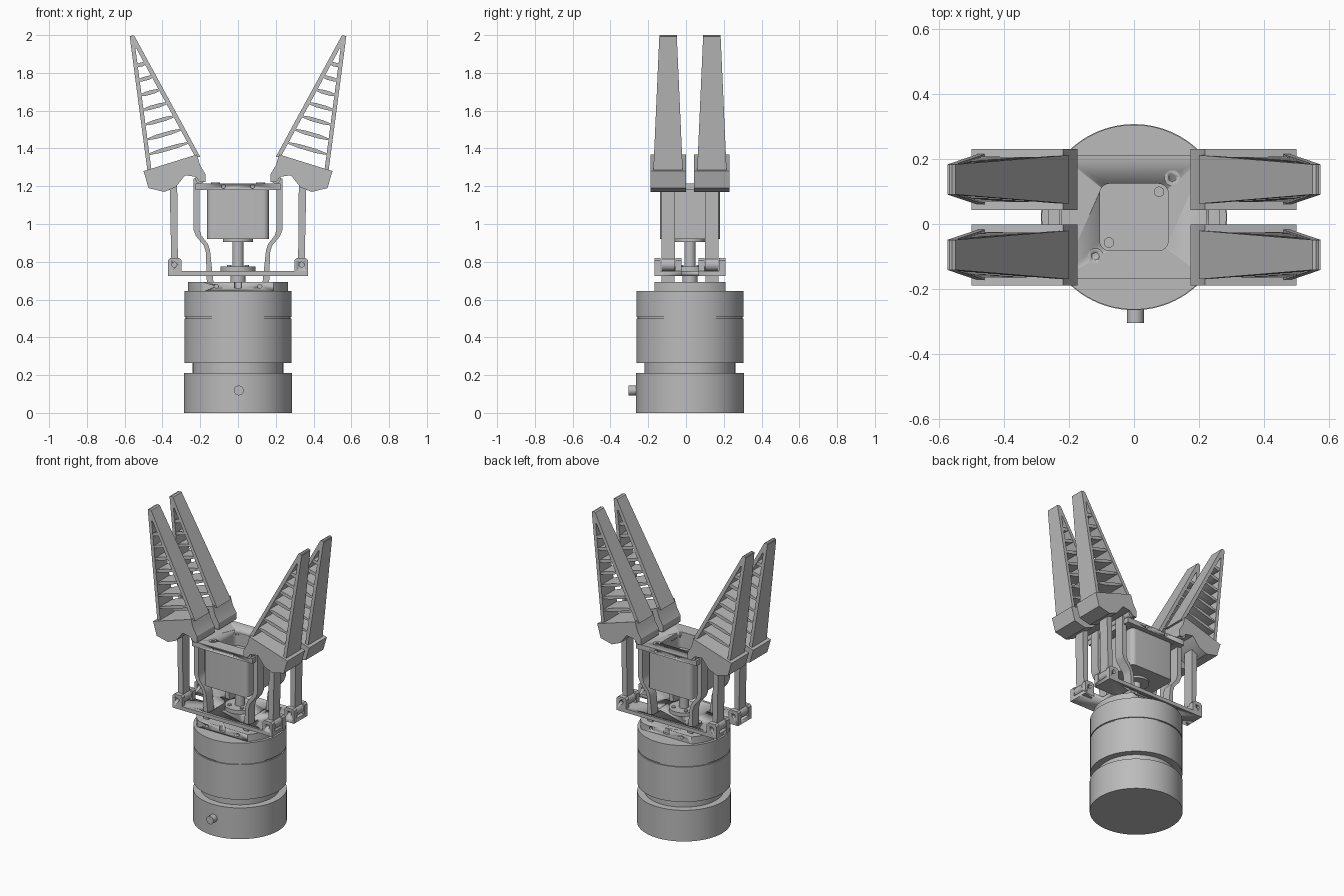
import bpy, bmesh, math
from mathutils import Vector

old = bpy.data.objects.get("Cube")
if old:
    bpy.data.objects.remove(old, do_unlink=True)

CY = 0.021            # depth centre of the whole mechanism
FINGER = 0.116        # finger offset from that centre

metal = bpy.data.materials.new("plain grey")
metal.use_nodes = True
metal.diffuse_color = (0.5, 0.5, 0.5, 1)
metal.node_tree.nodes["Principled BSDF"].inputs["Base Color"].default_value = (0.5, 0.5, 0.5, 1)


def finish(name, bm):
    bmesh.ops.recalc_face_normals(bm, faces=bm.faces)
    me = bpy.data.meshes.new(name)
    bm.to_mesh(me)
    bm.free()
    ob = bpy.data.objects.new(name, me)
    bpy.context.collection.objects.link(ob)
    me.materials.append(metal)
    bpy.ops.object.select_all(action='DESELECT')
    ob.select_set(True)
    bpy.context.view_layer.objects.active = ob
    bpy.ops.object.shade_smooth_by_angle(angle=math.radians(30))
    return ob


def box(name, lo, hi, rounding=0):
    """Box between two corners, with optional rounded upright edges."""
    bm = bmesh.new()
    bmesh.ops.create_cube(bm, size=1)
    lo, hi = Vector(lo), Vector(hi)
    for v in bm.verts:
        v.co = (lo + hi) / 2 + v.co * (hi - lo)
    if rounding:
        upright = [e for e in bm.edges if abs(e.verts[0].co.z - e.verts[1].co.z) > 1e-5]
        bmesh.ops.bevel(bm, geom=upright, offset=rounding, segments=6, profile=0.5, affect='EDGES')
    return finish(name, bm)


def rod(name, r, a, b, n=32):
    """Cylinder from point a to point b."""
    a, b = Vector(a), Vector(b)
    bm = bmesh.new()
    bmesh.ops.create_cone(bm, cap_ends=True, segments=n, radius1=r, radius2=r, depth=(b - a).length)
    bm.transform((b - a).to_track_quat('Z', 'Y').to_matrix().to_4x4())
    bmesh.ops.translate(bm, verts=bm.verts, vec=(a + b) / 2)
    return finish(name, bm)


def prism(name, pts, side, yc, half):
    """Front profile pushed through the depth; half(z) is the half width."""
    bm = bmesh.new()
    rings = [[bm.verts.new((side * x, yc + s * half(z), z)) for x, z in pts] for s in (-1, 1)]
    for ring in rings:
        bm.faces.new(ring)
    n = len(pts)
    for i in range(n):
        j = (i + 1) % n
        bm.faces.new((rings[0][i], rings[0][j], rings[1][j], rings[1][i]))
    return finish(name, bm)


def cut(ob, cutters):
    for c in cutters:
        c.hide_render = True
        mod = ob.modifiers.new("cut", 'BOOLEAN')
        mod.operation, mod.solver, mod.object = 'DIFFERENCE', 'EXACT', c
        bpy.context.view_layer.objects.active = ob
        bpy.ops.object.modifier_apply(modifier=mod.name)
        bpy.data.objects.remove(c, do_unlink=True)


def upright_rod(name, r, z0, z1, x=0, y=CY, n=96):
    return rod(name, r, (x, y, z0), (x, y, z1), n)


# Round housing
upright_rod("base_drum", 0.286, 0, 0.21)
upright_rod("drum_neck", 0.24, 0.20, 0.27)
upright_rod("middle_drum", 0.284, 0.265, 0.5)
upright_rod("drum_groove", 0.277, 0.49, 0.52)
upright_rod("upper_drum", 0.284, 0.508, 0.645)
rod("cable_port", 0.026, (0.004, -0.305, 0.119), (0.004, -0.2, 0.119))

# Flange with flat front and back, and screw holes
flange = upright_rod("mounting_flange", 0.265, 0.64, 0.693)
cut(flange, [box("cutter", (-1, CY + s * 0.338 - 0.15, 0.6), (1, CY + s * 0.338 + 0.15, 0.8)) for s in (-1, 1)])
cut(flange, [rod("cutter", 0.011, (x, CY + s * 0.17, 0.67), (x, CY + s * 0.3, 0.67), 16)
             for x in (-0.115, 0.115) for s in (-1, 1)])
cut(flange, [upright_rod("cutter", 0.02, 0.66, 0.8, 0, CY + s * 0.19, 24) for s in (-1, 1)])

# Sliding plate, notched at the ends and slotted for the inner links
plate = box("sliding_plate", (-0.371, CY - 0.187, 0.725), (0.371, CY + 0.187, 0.75))
for side in (-1, 1):
    ends = sorted((side * 0.23, side * 0.5))
    cut(plate, [box("cutter", (ends[0], CY - 0.045, 0.7), (ends[1], CY + 0.045, 0.8))])
    cut(plate, [box("cutter", (side * 0.152 - 0.035, CY + s * FINGER - 0.05, 0.7),
                    (side * 0.152 + 0.035, CY + s * FINGER + 0.05, 0.8), 0.02) for s in (-1, 1)])

# Drive shaft
upright_rod("shaft_stub", 0.04, 0.68, 0.73)
upright_rod("shaft_flange", 0.092, 0.745, 0.775)
upright_rod("drive_shaft", 0.03, 0.77, 0.915)
upright_rod("shaft_collar", 0.08, 0.905, 0.925)
for a in range(4):
    t = math.radians(45 + 90 * a)
    upright_rod("flange_screw", 0.012, 0.77, 0.782, 0.065 * math.cos(t), CY + 0.065 * math.sin(t), 16)

# Motor box and top plate share one recess
motor = box("motor_box", (-0.163, CY - 0.158, 0.92), (0.163, CY + 0.158, 1.19), 0.03)
top = box("top_plate", (-0.225, CY - 0.19, 1.18), (0.225, CY + 0.19, 1.215))
for part in (motor, top):
    cut(part, [box("cutter", (-0.105, CY - 0.103, 1.11), (0.105, CY + 0.103, 1.3), 0.03)])
cut(top, [rod("cutter", 0.01, (x, CY + s * 0.17, 1.198), (x, CY + s * 0.3, 1.198), 16)
          for x in (-0.077, 0.077) for s in (-1, 1)])
for s in (-1, 1):
    screw = upright_rod("plate_screw", 0.024, 1.21, 1.219, s * 0.118, CY + s * 0.12, 24)
    cut(screw, [upright_rod("cutter", 0.012, 1.213, 1.3, s * 0.118, CY + s * 0.12, 6)])
    upright_rod("recess_screw", 0.016, 1.1, 1.118, s * 0.077, CY + s * 0.078, 24)

# Profiles of the right-hand finger, as x and z
knuckle = [(0.5, 1.28), (0.474, 1.19), (0.39, 1.17), (0.33, 1.195), (0.28, 1.258), (0.225, 1.25),
           (0.2, 1.222), (0.173, 1.222), (0.173, 1.265), (0.2, 1.31), (0.218, 1.368)]
inner_link = [(0.236, 1.24), (0.205, 1.24), (0.205, 0.975), (0.195, 0.94), (0.16, 0.895), (0.148, 0.86),
              (0.13, 0.69), (0.165, 0.69), (0.17, 0.85), (0.18, 0.885), (0.222, 0.935), (0.236, 0.97)]
inner_foot, inner_tip = Vector((0.2, 1.355)), Vector((0.548, 1.995))
outer_foot, outer_tip = Vector((0.478, 1.27)), Vector((0.573, 1.99))


def taper(z):
    return 0.078 - 0.032 * (z - 1.28) / 0.72


def wall(name, foot, tip, inward, side, yc):
    shift = Vector((inward, 0))
    prism(name, [foot, tip, tip + shift, foot + shift], side, yc, taper)


for side in (-1, 1):
    for s in (-1, 1):
        yc = CY + s * FINGER
        # Finger: two walls, solid tip and lens-shaped ribs
        wall("finger_inner_wall", inner_foot, inner_tip, 0.026, side, yc)
        wall("finger_outer_wall", outer_foot, outer_tip, -0.022, side, yc)
        prism("finger_tip", [inner_tip, (0.56, 2.0), outer_tip, outer_foot.lerp(outer_tip, 0.9),
                             inner_foot.lerp(inner_tip, 0.91)], side, yc, taper)
        for k in range(7):
            f = 0.135 + 0.109 * k
            a = inner_foot.lerp(inner_tip, f - 0.015) + Vector((0.015, 0))
            b = outer_foot.lerp(outer_tip, f) - Vector((0.012, 0))
            up = Vector((0, 0.004))
            fat = Vector((0, 0.011))
            p, q = a.lerp(b, 0.3), a.lerp(b, 0.7)
            prism("finger_rib", [a - up, p - fat, q - fat, b - up, b + up, q + fat, p + fat, a + up],
                  side, yc, lambda z: taper(z) - 0.004)
        # Knuckle, hinge barrel and links
        prism("knuckle_block", knuckle, side, yc, lambda z: 0.094)
        rod("hinge_barrel", 0.026, (side * 0.2, yc - 0.085, 1.24), (side * 0.2, yc + 0.085, 1.24), 24)
        prism("inner_link", inner_link, side, yc, lambda z: 0.034)
        prism("outer_link", [(0.318, 0.76), (0.352, 0.76), (0.362, 1.21), (0.322, 1.21)], side, yc,
              lambda z: 0.036)
        rod("link_eye", 0.034, (side * 0.337, yc - 0.036, 0.785), (side * 0.337, yc + 0.036, 0.785), 24)
        # Clevis with pin holes
        for c in (-1, 1):
            y = yc + c * 0.055
            ear = prism("clevis_ear", [(0.3, 0.725), (0.371, 0.725), (0.371, 0.808), (0.36, 0.82),
                                       (0.311, 0.82), (0.3, 0.808)], side, y, lambda z: 0.016)
            cut(ear, [rod("cutter", 0.013, (side * 0.337, y - 0.1, 0.785), (side * 0.337, y + 0.1, 0.785), 16)])
